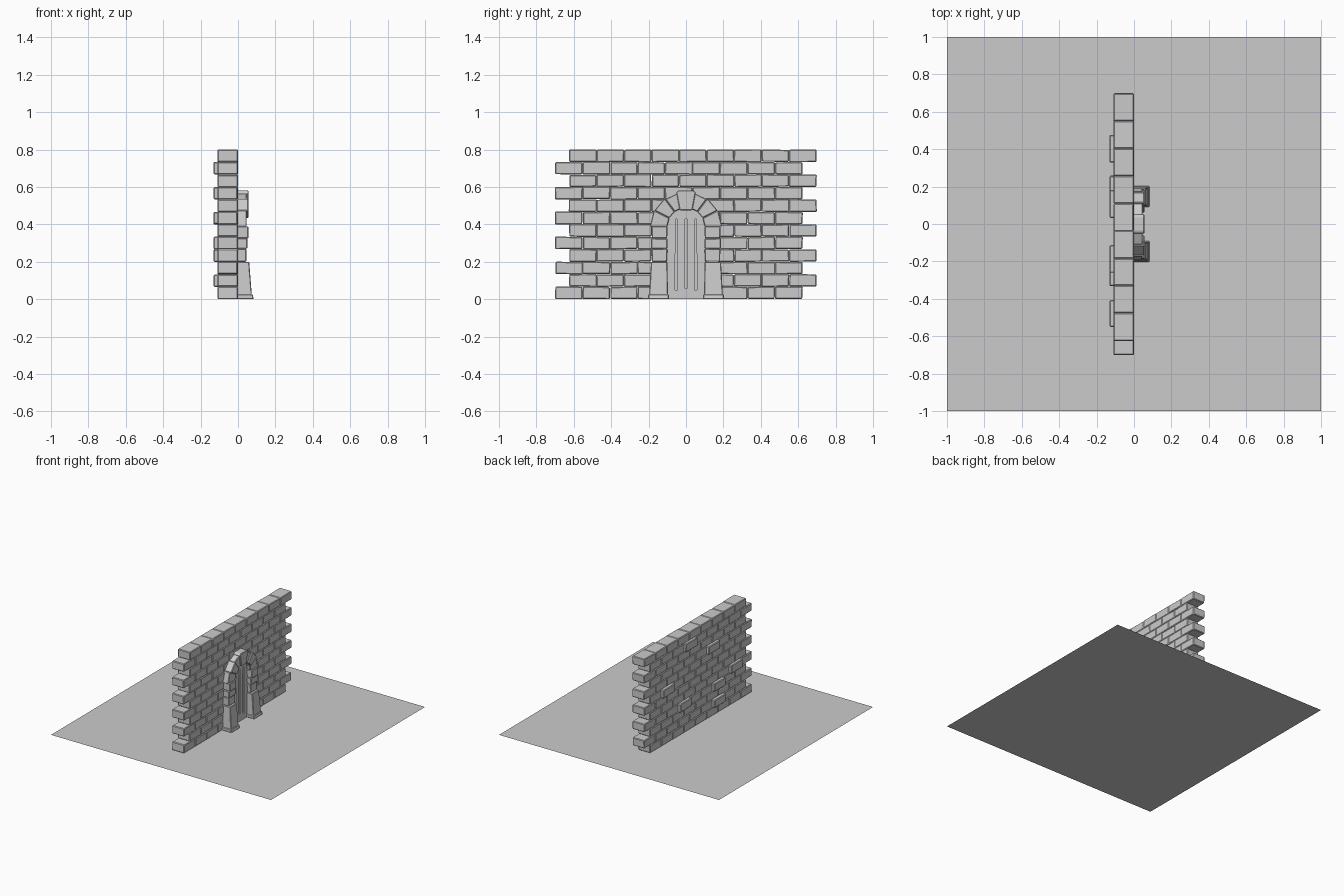
import bpy, bmesh, math, random

if "Cube" in bpy.data.objects:
    bpy.data.objects.remove(bpy.data.objects["Cube"])

random.seed(4)


def prisms(name, parts, bevel=0.004):
    """One object from prisms: each part is (yz outline, back x, front x or list of front x)."""
    bm = bmesh.new()
    for pts, x0, x1 in parts:
        fronts = x1 if isinstance(x1, list) else [x1] * len(pts)
        back = [bm.verts.new((x0, y, z)) for y, z in pts]
        front = [bm.verts.new((x, y, z)) for x, (y, z) in zip(fronts, pts)]
        bm.faces.new(back)
        bm.faces.new(front)
        n = len(pts)
        for i in range(n):
            j = (i + 1) % n
            bm.faces.new((back[i], back[j], front[j], front[i]))
    bmesh.ops.recalc_face_normals(bm, faces=bm.faces)
    mesh = bpy.data.meshes.new(name)
    bm.to_mesh(mesh)
    bm.free()
    ob = bpy.data.objects.new(name, mesh)
    bpy.context.collection.objects.link(ob)
    if bevel:
        mod = ob.modifiers.new("worn_edges", 'BEVEL')
        mod.width = bevel
        mod.segments = 1
    return ob


def rect(y0, y1, z0, z1, jitter=0.0):
    r = lambda: random.uniform(-jitter, jitter)
    return [(y + r(), max(0, z + r())) for y, z in
            ((y0, z0), (y1, z0), (y1, z1), (y0, z1))]


def both(pts):
    """Outline and its mirror across y = 0."""
    return pts, [(-y, z) for y, z in pts]


# Flat square base
bpy.ops.mesh.primitive_plane_add(size=2)
bpy.context.object.name = "base_plane"

# Brick wall in running bond, with a few bricks standing proud at the back
ROWS, COLS, H, W = 12, 9, 0.8 / 12, 0.147
proud = {(10, 5), (8, 3), (6, 7), (4, 1), (3, 5), (3, 2), (1, 2)}
bricks = []
for row in range(ROWS):
    start = -0.70 if row % 2 == 0 else -0.625
    for col in range(COLS):
        y = start + col * W
        back = -0.13 if (row, col) in proud else -0.11
        bricks.append((rect(y, y + W, row * H, (row + 1) * H, 0.002),
                       back, random.uniform(-0.002, 0.001)))
prisms("wall_bricks", bricks, 0.005)

# Door jambs: footing, tapered pier and stacked blocks
footing, piers, blocks = [], [], []
for p in both(rect(0.092, 0.203, 0, 0.026)):
    footing.append((p, -0.01, [0.084, 0.084, 0.078, 0.078]))
for p in both([(0.096, 0.02), (0.197, 0.02), (0.187, 0.2), (0.1, 0.2)]):
    piers.append((p, -0.01, [0.074, 0.074, 0.06, 0.06]))
for z0, z1, outer, front in ((0.2, 0.27, 0.182, 0.045), (0.27, 0.325, 0.188, 0.05),
                             (0.325, 0.39, 0.184, 0.056)):
    for p in both(rect(0.1, outer, z0, z1, 0.002)):
        blocks.append((p, -0.01, front))
prisms("jamb_footings", footing)
prisms("jamb_piers", piers)
prisms("jamb_blocks", blocks)

# Arch stones around the door head
CZ = 0.388


def wedge(a0, a1, r0, r1):
    return [(r * math.cos(math.radians(a)), CZ + r * math.sin(math.radians(a)))
            for r, a in ((r0, a0), (r1, a0), (r1, a1), (r0, a1))]


stones = []
for a0, a1, r1, front in ((0, 27, 0.193, 0.046), (27, 53, 0.19, 0.056), (53, 76, 0.184, 0.046)):
    for p in both(wedge(a0, a1, 0.1, r1)):
        stones.append((p, -0.01, front))
prisms("arch_stones", stones)
prisms("keystone", [([(-0.034, 0.475), (0.034, 0.475), (0.052, 0.572),
                      (0.04, 0.582), (-0.04, 0.582), (-0.052, 0.572)], -0.01, 0.056)])

# Arched door with grooves between its planks
outline = [(-0.104, 0.0), (0.104, 0.0)]
outline += [(0.104 * math.cos(math.pi * i / 12), CZ + 0.104 * math.sin(math.pi * i / 12))
            for i in range(13)]
door = prisms("door", [(outline, -0.01, 0.014)], 0)
cutter = prisms("plank_groove_cutter",
                [([(y - 0.007, z0), (y + 0.007, z0), (y + 0.004, 0.43), (y - 0.004, 0.43)],
                  0.004, 0.03) for y, z0 in ((-0.052, 0.05), (0, 0.06), (0.052, 0.05))], 0)
cutter.hide_render = True
cutter.hide_set(True)
cut = door.modifiers.new("plank_grooves", 'BOOLEAN')
cut.operation = 'DIFFERENCE'
cut.object = cutter
